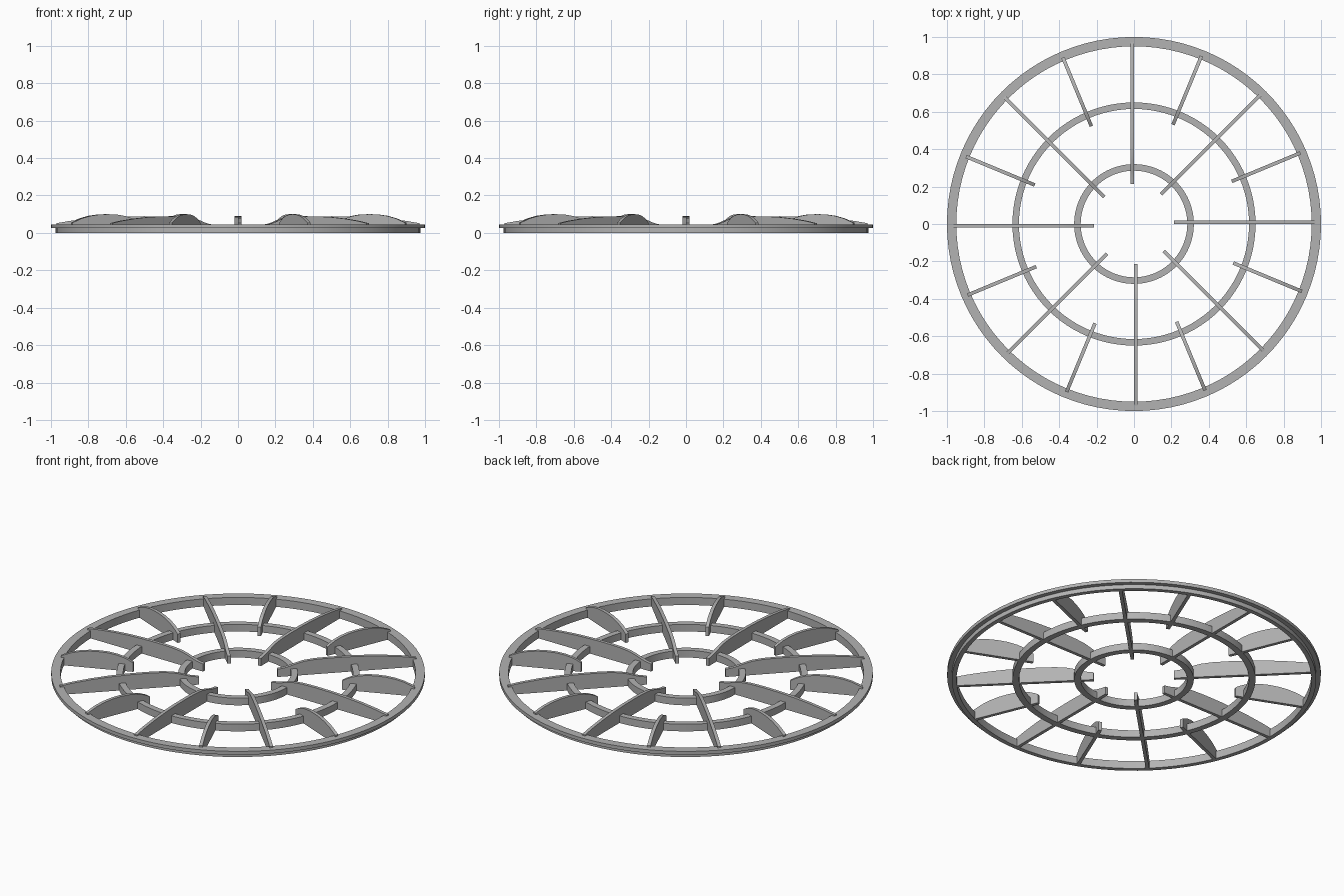
import bpy, bmesh
from math import pi, cos, sin
from mathutils import Matrix

cube = bpy.data.objects.get("Cube")
if cube:
    bpy.data.objects.remove(cube, do_unlink=True)

grey = bpy.data.materials.new("cast_grey")
grey.use_nodes = True
colour = (0.45, 0.45, 0.45, 1)
grey.diffuse_color = colour
grey.node_tree.nodes["Principled BSDF"].inputs["Base Color"].default_value = colour


def finish(bm, name):
    bmesh.ops.recalc_face_normals(bm, faces=bm.faces)
    mesh = bpy.data.meshes.new(name)
    bm.to_mesh(mesh)
    bm.free()
    mesh.materials.append(grey)
    obj = bpy.data.objects.new(name, mesh)
    bpy.context.collection.objects.link(obj)
    bpy.ops.object.select_all(action='DESELECT')
    obj.select_set(True)
    bpy.context.view_layer.objects.active = obj
    bpy.ops.object.shade_smooth_by_angle(angle=pi / 7)
    return obj


def ring(name, profile, steps=96):
    """Turn a closed (radius, height) profile around z."""
    bm = bmesh.new()
    loops = [[bm.verts.new((r * cos(a), r * sin(a), z)) for r, z in profile]
             for a in (2 * pi * i / steps for i in range(steps))]
    n = len(profile)
    for i in range(steps):
        a, b = loops[i], loops[(i + 1) % steps]
        for j in range(n):
            k = (j + 1) % n
            bm.faces.new((a[j], b[j], b[k], a[k]))
    return finish(bm, name)


def blade(name, crest, angle):
    """Upright plate with a curved crest, set to one side of its radius."""
    outline = [(crest[0][0], 0)] + crest + [(crest[-1][0], 0)]
    bm = bmesh.new()
    face = bm.faces.new([bm.verts.new((r, 0.001, z)) for r, z in outline])
    out = bmesh.ops.extrude_face_region(bm, geom=[face])
    moved = [v for v in out["geom"] if isinstance(v, bmesh.types.BMVert)]
    bmesh.ops.translate(bm, verts=moved, vec=(0, 0.019, 0))
    bmesh.ops.rotate(bm, verts=bm.verts, cent=(0, 0, 0),
                     matrix=Matrix.Rotation(angle, 3, 'Z'))
    return finish(bm, name)


# Rings: outer one has an overhanging flange
ring("outer_ring", [(0.95, 0), (0.975, 0), (0.975, 0.025), (1, 0.025),
                    (1, 0.045), (0.95, 0.045)])
for name, inner, outer in (("middle_ring", 0.615, 0.65), ("inner_ring", 0.285, 0.32)):
    ring(name, [(inner, 0), (outer, 0), (outer, 0.042), (inner, 0.042)])

# Long and short support blades alternate around the rings
long_crest = [(0.215, 0.045), (0.25, 0.05), (0.28, 0.058), (0.32, 0.071),
              (0.36, 0.081), (0.42, 0.087), (0.5, 0.089), (0.6, 0.088),
              (0.7, 0.084), (0.8, 0.076), (0.9, 0.064), (0.97, 0.052)]
short_crest = [(0.57, 0.052), (0.59, 0.064), (0.62, 0.078), (0.66, 0.09),
               (0.71, 0.098), (0.76, 0.1), (0.81, 0.098), (0.86, 0.091),
               (0.91, 0.078), (0.967, 0.054)]
for i in range(8):
    blade(f"long_blade_{i + 1}", long_crest, i * pi / 4)
    blade(f"short_blade_{i + 1}", short_crest, (i + 0.5) * pi / 4)
